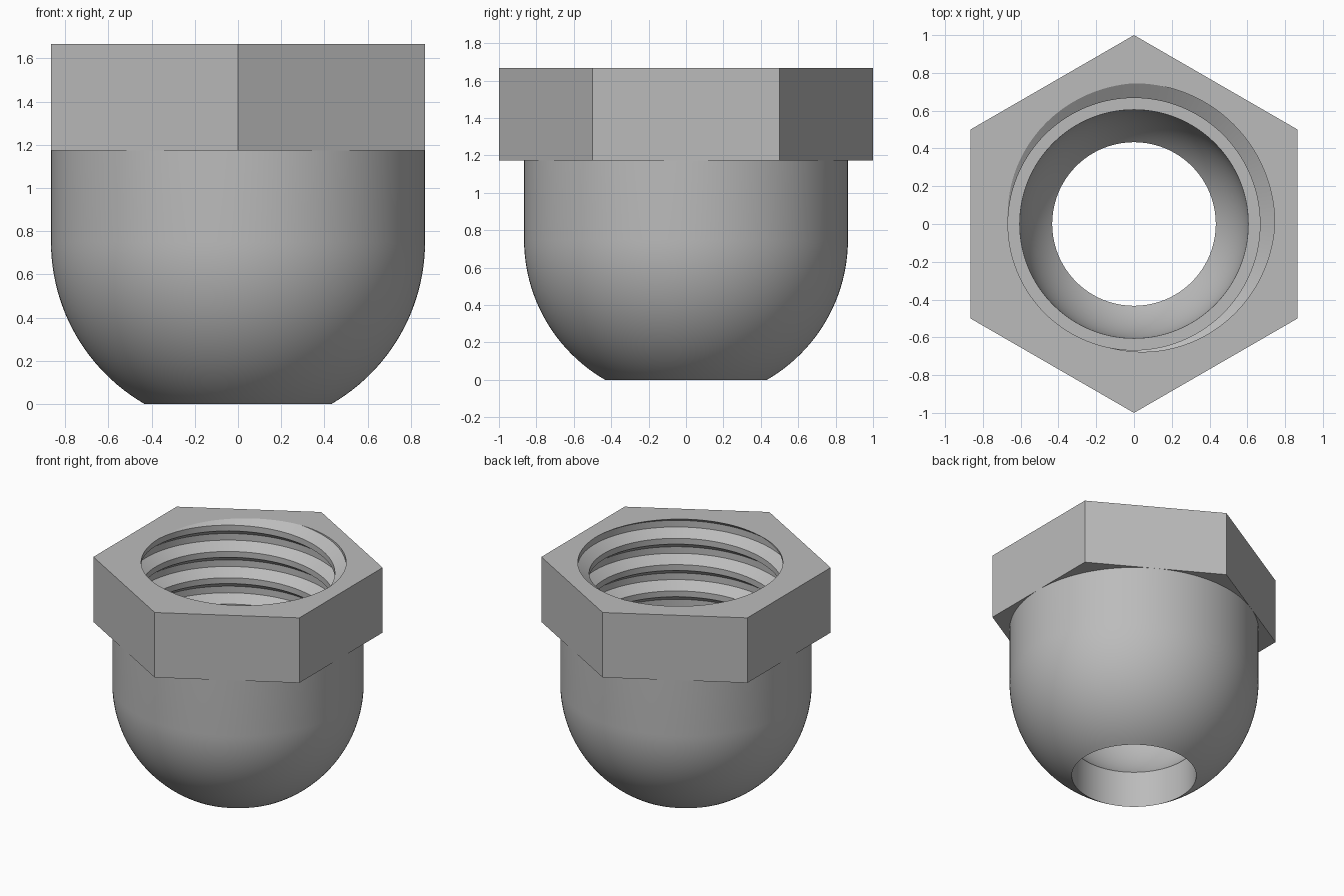
import bpy
import bmesh
import math

if "Cube" in bpy.data.objects:
    bpy.data.objects.remove(bpy.data.objects["Cube"])

SEGMENTS = 144
BODY_R = math.sqrt(3) / 2      # also the flat-to-flat half width of the head
HOLE_R, BORE_R = 0.433, 0.605
CREST_R, ROOT_R = 0.667, 0.745
DOME_Z, HEAD_Z, TOP_Z = 0.75, 1.173, 1.667
STEP_Z = 0.70                  # where the thread ends on a flat ledge
PITCH = 0.2

steel = bpy.data.materials.new("grey_steel")
steel.use_nodes = True
grey = (0.5, 0.5, 0.5, 1)
steel.diffuse_color = grey
steel.node_tree.nodes["Principled BSDF"].inputs["Base Color"].default_value = grey


def sweep(name, profile):
    """Skin the (radius, z) columns given by profile(angle) around the z axis."""
    bm = bmesh.new()
    columns = []
    for i in range(SEGMENTS + 1):
        a = math.tau * i / SEGMENTS
        columns.append([bm.verts.new((r * math.cos(a), r * math.sin(a), z))
                        for r, z in profile(a)])
    for left, right in zip(columns, columns[1:]):
        for j in range(len(left) - 1):
            bm.faces.new((left[j], right[j], right[j + 1], left[j + 1]))
    bmesh.ops.remove_doubles(bm, verts=bm.verts, dist=0.00002)
    bmesh.ops.dissolve_degenerate(bm, edges=bm.edges, dist=0.00001)
    mesh = bpy.data.meshes.new(name)
    bm.to_mesh(mesh)
    bm.free()
    mesh.materials.append(steel)
    obj = bpy.data.objects.new(name, mesh)
    bpy.context.collection.objects.link(obj)
    bpy.ops.object.select_all(action='DESELECT')
    obj.select_set(True)
    bpy.context.view_layer.objects.active = obj
    bpy.ops.object.shade_smooth_by_angle(angle=math.radians(25))
    return obj


def arc(radius, centre_z, steps=24):
    """Quarter-sphere profile from the drilled hole up to the equator."""
    low = math.acos(HOLE_R / radius)
    return [(radius * math.cos(low * (1 - k / steps)),
             centre_z - radius * math.sin(low * (1 - k / steps)))
            for k in range(steps + 1)]


def hex_radius(a):
    """Distance from the axis to a hexagon with corners at front and back."""
    off = (a + math.pi / 6) % (math.pi / 3) - math.pi / 6
    return BODY_R / math.cos(off)


# Thread shape over one pitch: (phase, radius)
THREAD = [(0, ROOT_R), (0.28, CREST_R), (0.5, CREST_R), (0.75, ROOT_R), (1, ROOT_R)]


def thread_radius(a, z):
    phase = ((z - TOP_Z) / PITCH - a / math.tau) % 1
    for (p0, r0), (p1, r1) in zip(THREAD, THREAD[1:]):
        if phase <= p1:
            return r0 + (r1 - r0) * (phase - p0) / (p1 - p0)


def thread_column(a):
    """Helical crests and roots, trimmed by the top face and the ledge."""
    levels = [TOP_Z]
    for turn in range(1, -8, -1):
        for phase, _ in reversed(THREAD[:-1]):
            z = TOP_Z + PITCH * (turn - 1 + phase + a / math.tau)
            levels.append(min(TOP_Z, max(STEP_Z, z)))
    levels.append(STEP_Z)
    return [(thread_radius(a, z), z) for z in levels]


# Domed outer shell
sweep("domed_body", lambda a: arc(BODY_R, DOME_Z) + [(BODY_R, HEAD_Z)])

# Hexagonal head, with its top face running in to the thread mouth
sweep("hex_head", lambda a: [(BODY_R - 0.002, HEAD_Z), (hex_radius(a), HEAD_Z),
                             (hex_radius(a), TOP_Z), (thread_radius(a, TOP_Z), TOP_Z)])

# Internal helical thread
sweep("internal_thread", thread_column)

# Ledge, rounded cavity and drilled hole
sweep("inner_cavity", lambda a: [(thread_radius(a, STEP_Z), STEP_Z)]
      + arc(BORE_R, STEP_Z)[::-1] + [(HOLE_R, 0)])
